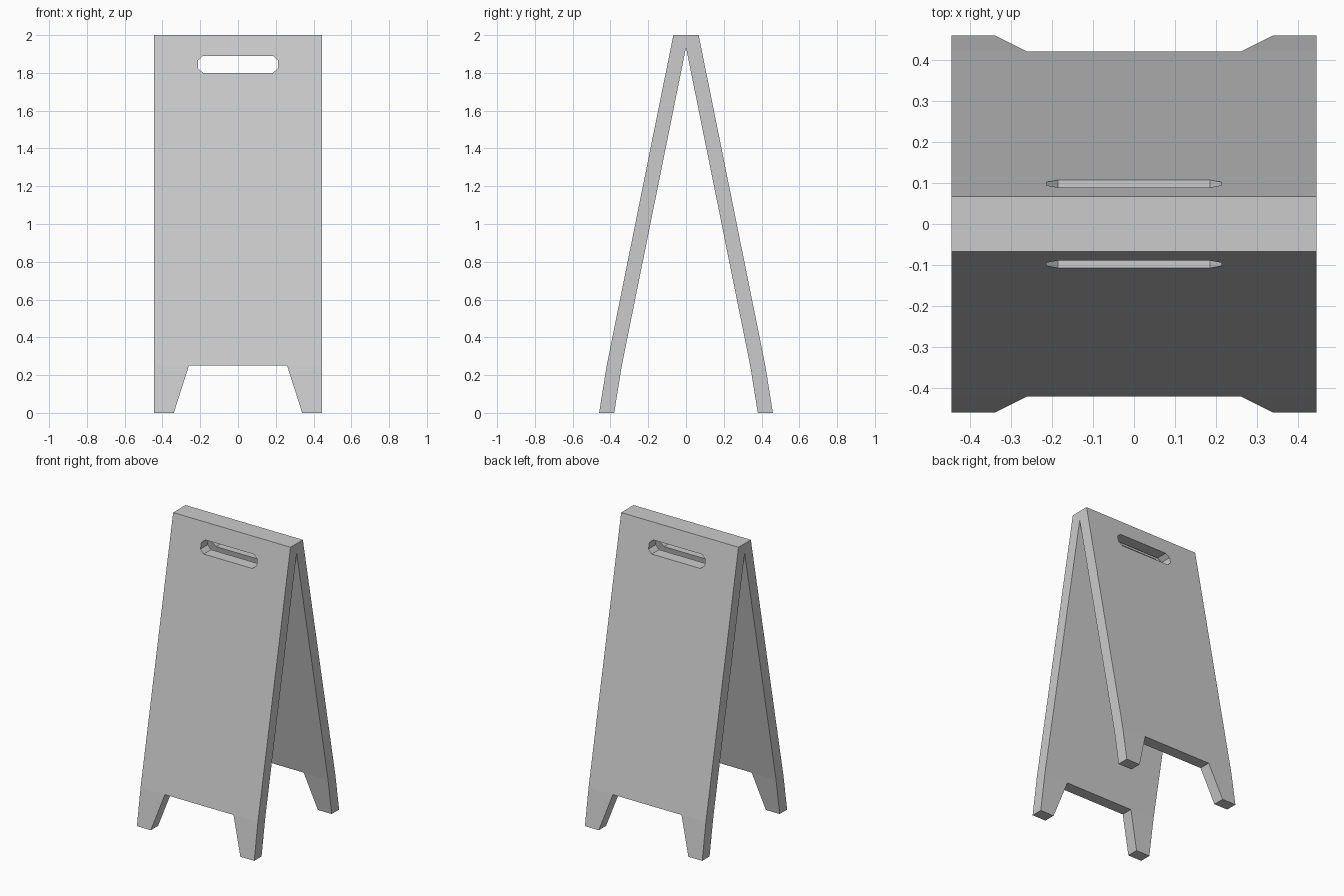
import bpy, bmesh
from mathutils import Vector

if "Cube" in bpy.data.objects:
    bpy.data.objects.remove(bpy.data.objects["Cube"])


def prism(name, points, sweep):
    """Closed solid: a flat outline swept along a vector."""
    bm = bmesh.new()
    face = bm.faces.new([bm.verts.new(p) for p in points])
    ext = bmesh.ops.extrude_face_region(bm, geom=[face], use_keep_orig=True)
    moved = [g for g in ext["geom"] if isinstance(g, bmesh.types.BMVert)]
    bmesh.ops.translate(bm, verts=moved, vec=Vector(sweep))
    bmesh.ops.recalc_face_normals(bm, faces=bm.faces)
    mesh = bpy.data.meshes.new(name)
    bm.to_mesh(mesh)
    bm.free()
    obj = bpy.data.objects.new(name, mesh)
    bpy.context.collection.objects.link(obj)
    return obj


def mirrored(half):
    """Complete a half outline by reflecting its first coordinate."""
    return half + [(-a, b) for a, b in reversed(half) if a > 0]


def cut(target, cutter):
    mod = target.modifiers.new(cutter.name, "BOOLEAN")
    mod.operation = "DIFFERENCE"
    mod.solver = "EXACT"
    mod.object = cutter
    cutter.hide_render = True
    bpy.context.view_layer.objects.active = target
    bpy.ops.object.modifier_apply(modifier=mod.name)
    bpy.data.objects.remove(cutter)


# A-frame: two leaning panels joined at the top, swept across the width
WIDTH = 0.89
side = mirrored([(0, 1.935), (0.34, 0.25), (0.38, 0), (0.46, 0),
                 (0.42, 0.25), (0.067, 2)])
frame = prism("folding_sign_board", [(-WIDTH / 2, y, z) for y, z in side],
              (WIDTH, 0, 0))

# Tapered notch between the feet
notch = mirrored([(0.372, -0.1), (0.26, 0.25)])
cut(frame, prism("foot_notch", [(x, -1, z) for x, z in notch], (0, 2, 0)))

# Chamfered carrying slot through both panels
slot = mirrored([(0.185, 1.80), (0.213, 1.825), (0.213, 1.865), (0.185, 1.89)])
cut(frame, prism("handle_slot", [(x, -1, z) for x, z in slot], (0, 2, 0)))
